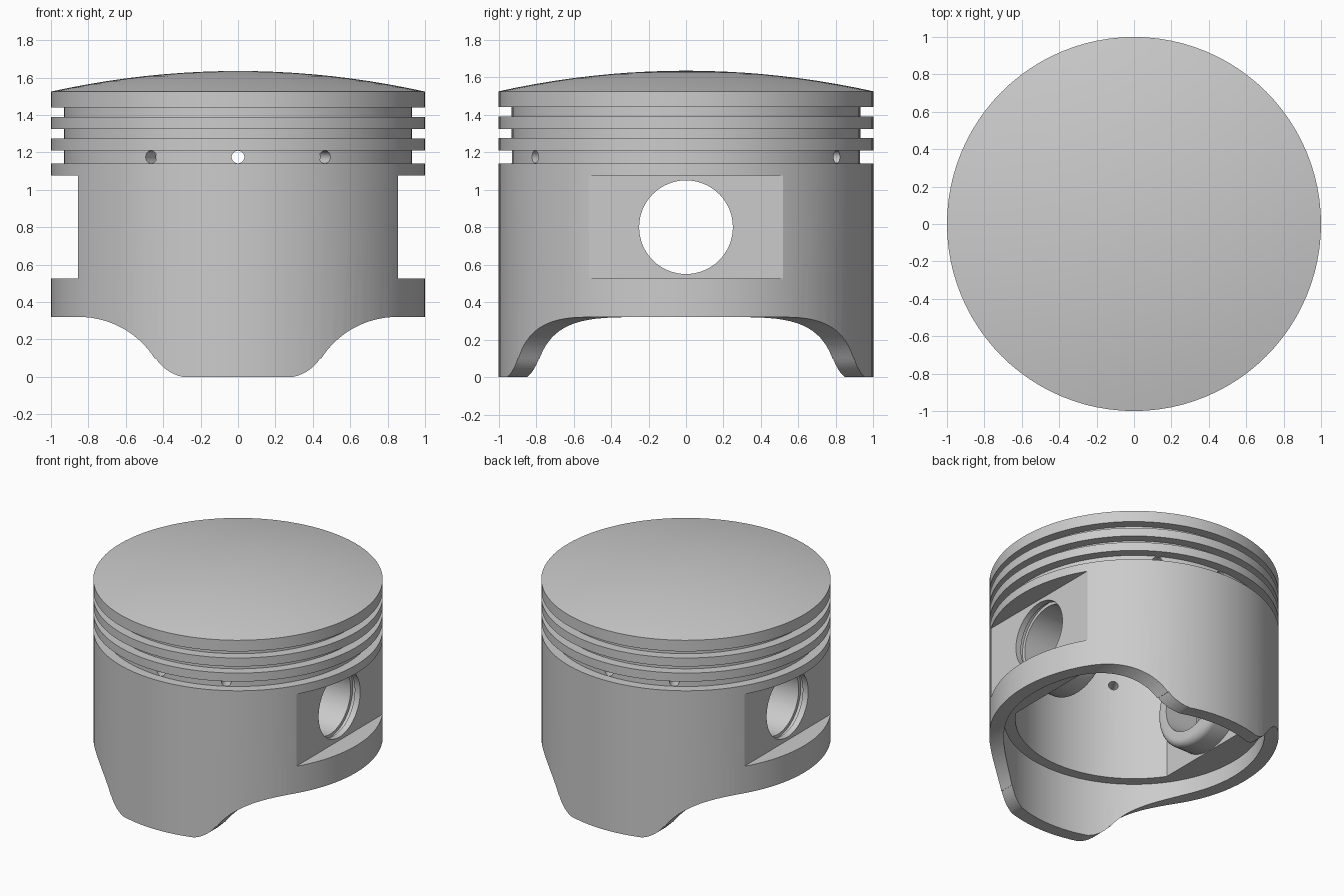
import bpy, bmesh, math
from mathutils import Matrix, Vector

if "Cube" in bpy.data.objects:
    bpy.data.objects.remove(bpy.data.objects["Cube"])

SEG = 96


def to_object(name, bm, matrix=Matrix()):
    bmesh.ops.transform(bm, matrix=matrix, verts=bm.verts)
    bmesh.ops.recalc_face_normals(bm, faces=bm.faces)
    mesh = bpy.data.meshes.new(name)
    bm.to_mesh(mesh)
    bm.free()
    obj = bpy.data.objects.new(name, mesh)
    bpy.context.collection.objects.link(obj)
    return obj


def lathe(name, profile, seg=SEG, matrix=Matrix()):
    """Solid of revolution about z; profile is (radius, z), capped at both ends."""
    bm = bmesh.new()
    rings = []
    for r, z in profile:
        rings.append([bm.verts.new((r * math.cos(2 * math.pi * i / seg),
                                    r * math.sin(2 * math.pi * i / seg), z))
                      for i in range(seg)])
    for a, b in zip(rings, rings[1:]):
        for i in range(seg):
            j = (i + 1) % seg
            bm.faces.new((a[i], a[j], b[j], b[i]))
    bm.faces.new(rings[0])
    bm.faces.new(rings[-1])
    return to_object(name, bm, matrix)


def prism(name, points, offset):
    """Extrude a planar outline of 3D points along offset."""
    bm = bmesh.new()
    face = bm.faces.new([bm.verts.new(p) for p in points])
    ext = bmesh.ops.extrude_face_region(bm, geom=[face])
    verts = [g for g in ext["geom"] if isinstance(g, bmesh.types.BMVert)]
    bmesh.ops.translate(bm, vec=Vector(offset), verts=verts)
    return to_object(name, bm)


def arc(cx, cz, r, a0, a1, n):
    return [(cx + r * math.cos(math.radians(a0 + (a1 - a0) * i / n)),
             cz + r * math.sin(math.radians(a0 + (a1 - a0) * i / n)))
            for i in range(n + 1)]


def boolean(target, tool, operation):
    tool.hide_render = True
    mod = target.modifiers.new("cut", "BOOLEAN")
    mod.operation = operation
    mod.solver = "EXACT"
    mod.object = tool
    bpy.context.view_layer.objects.active = target
    bpy.ops.object.modifier_apply(modifier=mod.name)
    bpy.data.objects.remove(tool)


# Outer body with three ring grooves and a domed crown
profile = [(1, 0)]
for low, high in ((1.14, 1.21), (1.275, 1.325), (1.39, 1.44)):
    profile += [(1, low), (0.93, low), (0.93, high), (1, high)]
profile += [(r, 1.635 - 0.11 * r * r) for r in
            (1, 0.9, 0.8, 0.7, 0.6, 0.5, 0.4, 0.3, 0.2, 0.1, 0.02)]
piston = lathe("piston", profile)

# Hollow inside: wide lower bore, then a narrower cavity with flat sides
boolean(piston, lathe("lower_bore", [(0.9, -0.1), (0.9, 0.44)]), "DIFFERENCE")
half = math.degrees(math.acos(0.68 / 0.82))
outline = (arc(0, 0, 0.82, half, 180 - half, 32)
           + arc(0, 0, 0.82, 180 + half, 360 - half, 32))
boolean(piston, prism("cavity", [(x, y, 0.3) for x, y in outline], (0, 0, 1.05)),
        "DIFFERENCE")

# Pin bosses with rounded inner ends
for side in (-1, 1):
    turn = Matrix.Translation((0, 0, 0.8)) @ Matrix.Rotation(side * math.pi / 2, 4, "Y")
    rim = [(r, z) for r, z in arc(0.305, 0.55, 0.05, -90, 0, 6)]
    boolean(piston, lathe("boss", [(0.2, 0.5)] + rim + [(0.355, 0.77)], 64, turn),
            "UNION")

# Flat pockets on both sides
for side in (-1, 1):
    x = side * 0.855
    square = [(x, -1.1, 0.525), (x, 1.1, 0.525), (x, 1.1, 1.075), (x, -1.1, 1.075)]
    boolean(piston, prism("pocket", square, (side * 0.4, 0, 0)), "DIFFERENCE")

# Pin bore with a clip groove near each end
right = [(0.25, 0.775), (0.275, 0.775), (0.275, 0.81), (0.25, 0.81), (0.25, 1.2)]
left = [(r, -x) for r, x in reversed(right)]
turn = Matrix.Translation((0, 0, 0.8)) @ Matrix.Rotation(math.pi / 2, 4, "Y")
boolean(piston, lathe("pin_bore", left + right, 64, turn), "DIFFERENCE")

# Oil drain holes through the lowest groove
for angle in (-30, 0, 30):
    turn = (Matrix.Translation((0, 0, 1.175))
            @ Matrix.Rotation(math.radians(angle), 4, "Z")
            @ Matrix.Rotation(math.pi / 2, 4, "X"))
    boolean(piston, lathe("drain_hole", [(0.034, -1.2), (0.034, 1.2)], 24, turn),
            "DIFFERENCE")

# Curved skirt cutouts
tangent = math.degrees(math.atan2(0.38, -0.6))
curve = ([(0.25, -0.1)] + arc(0.25, 0.22, 0.225, -90, tangent - 180, 10)
         + arc(0.85, -0.16, 0.48, tangent, 90, 16)
         + [(1.2, 0.32), (1.2, -0.1)])
for side in (-1, 1):
    boolean(piston, prism("skirt_cut", [(side * x, -1.2, z) for x, z in curve],
                          (0, 2.4, 0)), "DIFFERENCE")

# Smooth shading with crisp edges
bpy.ops.object.select_all(action="DESELECT")
piston.select_set(True)
bpy.context.view_layer.objects.active = piston
bpy.ops.object.shade_smooth_by_angle(angle=math.radians(30))
